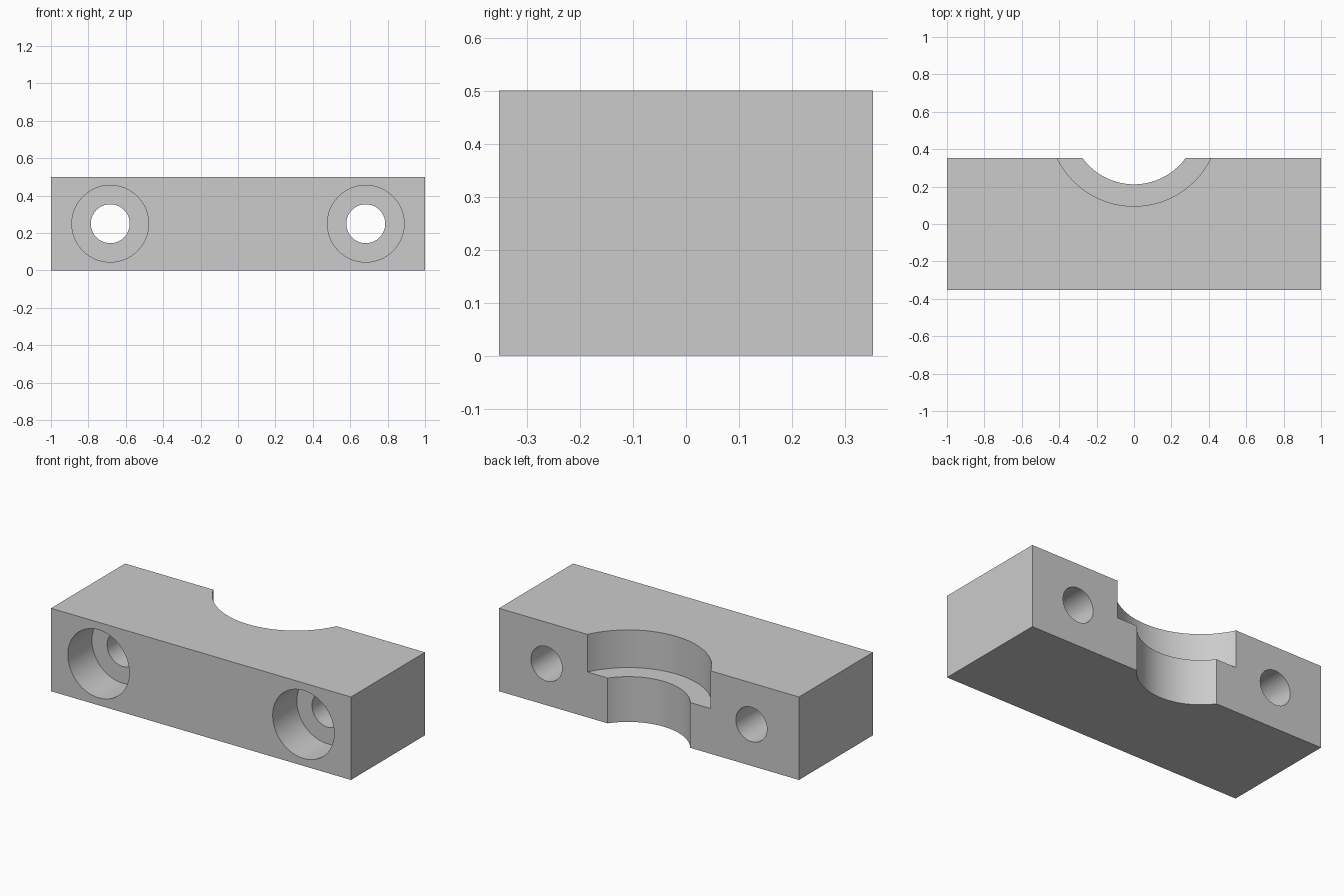
import bpy
from math import pi, radians

LENGTH, DEPTH, HEIGHT = 2.0, 0.705, 0.5
FRONT, BACK = -DEPTH / 2, DEPTH / 2
STEP_Z = 0.273        # height of the ledge in the saddle
BORE_Y = 0.552        # saddle axis lies behind the back face
BOLT_X = 0.683
OVER = 0.1            # cutter overshoot

cube = bpy.data.objects.get("Cube")
if cube:
    bpy.data.objects.remove(cube, do_unlink=True)

grey = bpy.data.materials.new("plain grey")
grey.use_nodes = True
colour = (0.6, 0.6, 0.6, 1)
grey.diffuse_color = colour
grey.node_tree.nodes["Principled BSDF"].inputs["Base Color"].default_value = colour

# Clamp block
bpy.ops.mesh.primitive_cube_add(size=1, location=(0, 0, HEIGHT / 2))
block = bpy.context.object
block.name = "clamp_block"
block.scale = (LENGTH, DEPTH, HEIGHT)
bpy.ops.object.transform_apply(location=True, rotation=False, scale=True)
block.data.materials.append(grey)


def cut(name, radius, start, end, x=0, y=None):
    """Subtract a cylinder: upright when y is given, otherwise front to back."""
    middle = (start + end) / 2
    upright = y is not None
    bpy.ops.mesh.primitive_cylinder_add(
        vertices=96, radius=radius, depth=end - start,
        location=(x, y, middle) if upright else (x, middle, HEIGHT / 2),
        rotation=(0, 0, 0) if upright else (pi / 2, 0, 0))
    cutter = bpy.context.object
    cutter.name = name
    cutter.hide_render = True
    cutter.data.materials.append(grey)
    mod = block.modifiers.new(name, 'BOOLEAN')
    mod.operation = 'DIFFERENCE'
    mod.solver = 'EXACT'
    mod.object = cutter
    bpy.ops.object.select_all(action='DESELECT')
    block.select_set(True)
    bpy.context.view_layer.objects.active = block
    bpy.ops.object.modifier_apply(modifier=mod.name)
    bpy.data.objects.remove(cutter, do_unlink=True)


# Stepped half-round saddle in the back
cut("narrow_saddle", 0.34, -OVER, HEIGHT + OVER, y=BORE_Y)
cut("wide_saddle", 0.457, STEP_Z, HEIGHT + OVER, y=BORE_Y)

# Counterbored bolt holes
for side in (-1, 1):
    cut("bolt_hole", 0.104, FRONT - OVER, BACK + OVER, x=side * BOLT_X)
    cut("counterbore", 0.205, FRONT - OVER, FRONT + 0.23, x=side * BOLT_X)

bpy.ops.object.shade_smooth_by_angle(angle=radians(30))
